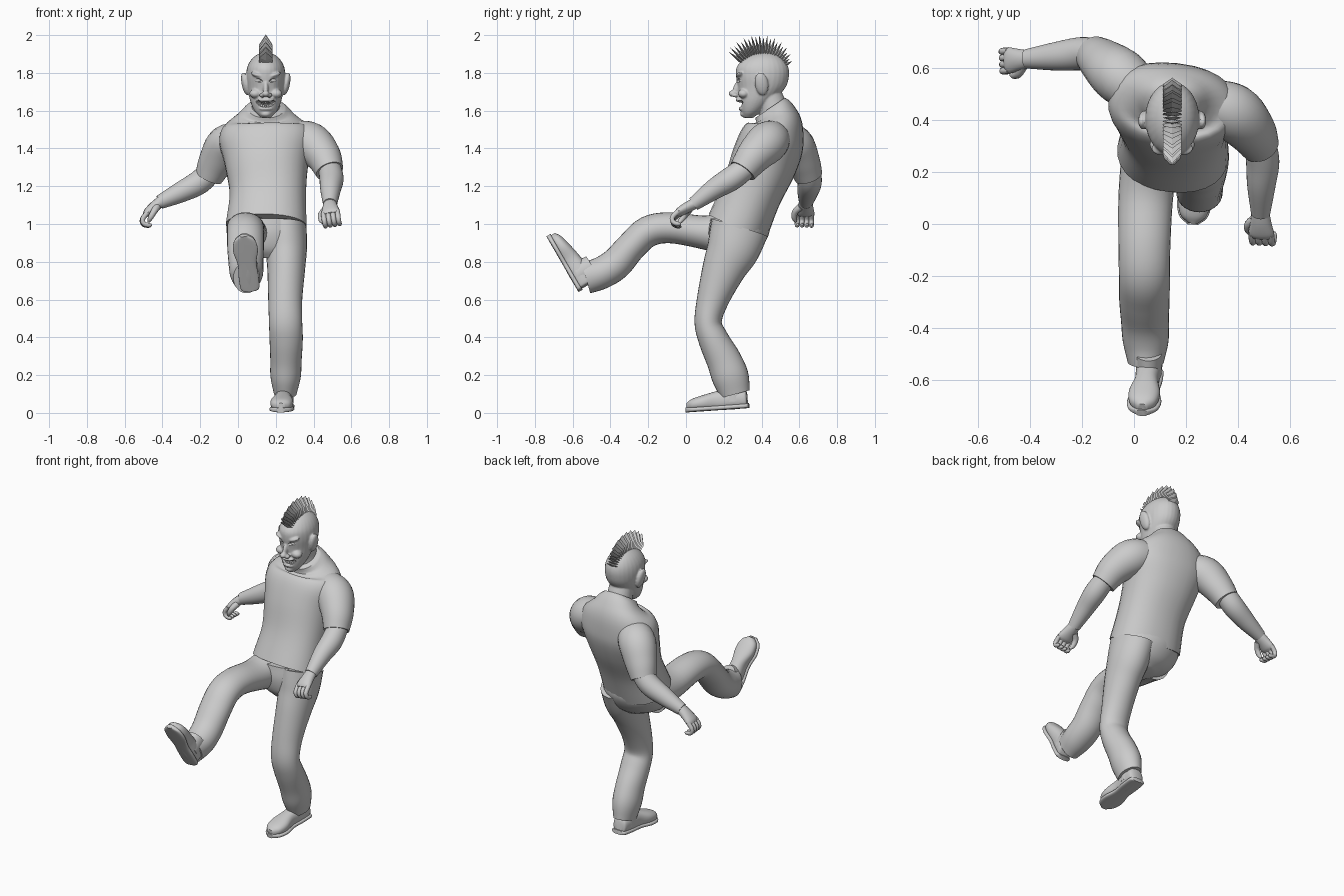
import bpy, bmesh
from math import cos, sin, pi, radians
from mathutils import Vector, Matrix, Euler

cube = bpy.data.objects.get("Cube")
if cube:
    bpy.data.objects.remove(cube)

grey = bpy.data.materials.new("plain grey")
grey.use_nodes = True
grey.diffuse_color = (0.6, 0.6, 0.6, 1)
grey.node_tree.nodes["Principled BSDF"].inputs["Base Color"].default_value = (0.6, 0.6, 0.6, 1)


def finish(name, bm, smooth=True):
    bmesh.ops.recalc_face_normals(bm, faces=bm.faces)
    mesh = bpy.data.meshes.new(name)
    bm.to_mesh(mesh)
    bm.free()
    mesh.materials.append(grey)
    ob = bpy.data.objects.new(name, mesh)
    bpy.context.collection.objects.link(ob)
    if smooth:
        bpy.ops.object.select_all(action='DESELECT')
        ob.select_set(True)
        bpy.context.view_layer.objects.active = ob
        bpy.ops.object.shade_smooth_by_angle(angle=radians(45))
    return ob


def add_loft(bm, rings, side=(1, 0, 0), normal=None, power=1.0, segs=28, steps=5):
    """Skin elliptical rings (x, y, z, half width, half depth) along a smooth path."""
    keys = [Vector(r if len(r) == 5 else (*r, r[3])) for r in rings]
    keys = [keys[0] * 2 - keys[1]] + keys + [keys[-1] * 2 - keys[-2]]
    path = []
    for p, q, r, s in zip(keys, keys[1:], keys[2:], keys[3:]):
        for k in range(steps):
            t = k / steps
            path.append((q * 2 + (r - p) * t + (p * 2 - q * 5 + r * 4 - s) * t * t
                         + (q * 3 - p - r * 3 + s) * t ** 3) * 0.5)
    path.append(keys[-2])
    loops = []
    for i, p in enumerate(path):
        along = path[min(i + 1, len(path) - 1)] - path[max(i - 1, 0)]
        along = Vector(normal) if normal else Vector(along[:3]).normalized()
        u = Vector(side)
        u = (u - along * u.dot(along)).normalized()
        v = along.cross(u)
        loop = []
        for j in range(segs):
            c, s = cos(2 * pi * j / segs), sin(2 * pi * j / segs)
            c, s = [abs(n) ** power * (1 if n > 0 else -1) for n in (c, s)]
            loop.append(bm.verts.new(Vector(p[:3]) + u * c * p[3] + v * s * p[4]))
        loops.append(loop)
    for a, b in zip(loops, loops[1:]):
        for j in range(segs):
            k = (j + 1) % segs
            bm.faces.new((a[j], a[k], b[k], b[j]))
    bm.faces.new(loops[0])
    bm.faces.new(loops[-1])


def loft(name, rings, **kw):
    bm = bmesh.new()
    add_loft(bm, rings, **kw)
    return finish(name, bm)


def add_ball(bm, centre, size, tilt=(0, 0, 0)):
    m = Matrix.LocRotScale(Vector(centre), Euler(tilt), Vector(size))
    bmesh.ops.create_uvsphere(bm, u_segments=20, v_segments=12, radius=1, matrix=m)


# Shirt
loft("shirt_body", [(.15, .275, .99, .215, .165), (.158, .345, 1.16, .203, .16),
                    (.152, .41, 1.32, .222, .175), (.15, .455, 1.44, .25, .17),
                    (.15, .478, 1.52, .225, .14), (.15, .47, 1.575, .15, .115),
                    (.15, .445, 1.615, .095, .095)], side=(1, -.12, 0), power=.9)
loft("right_sleeve", [(.03, .5, 1.45, .09), (-.055, .57, 1.42, .11, .105),
                      (-.115, .62, 1.33, .095, .09), (-.155, .65, 1.25, .075)])
loft("left_sleeve", [(.28, .47, 1.46, .09), (.38, .43, 1.43, .11, .11),
                     (.45, .36, 1.36, .095, .095), (.485, .3, 1.28, .075)])

# Trousers
loft("trouser_seat", [(.15, .285, 1.03, .205, .155), (.15, .28, .95, .208, .16),
                      (.16, .265, .87, .17, .13), (.17, .25, .82, .08, .08)], normal=(0, 0, 1))
loft("left_trouser_leg", [(.25, .285, .98, .113, .155), (.255, .25, .87, .11, .14),
                          (.255, .2, .76, .1, .115), (.25, .142, .6, .09, .085),
                          (.252, .117, .48, .088, .072), (.255, .145, .39, .088, .08),
                          (.254, .2, .28, .083, .092), (.252, .235, .19, .08, .097),
                          (.25, .26, .1, .06, .08)])
loft("right_trouser_leg", [(.06, .25, .95, .11, .13), (.045, .1, .955, .105, .09),
                           (.04, -.08, .98, .1, .082), (.04, -.2, .96, .098, .082),
                           (.04, -.29, .88, .097, .08), (.042, -.37, .79, .092, .085),
                           (.045, -.45, .74, .088, .085), (.045, -.53, .715, .07, .085)])


# Shoes, modelled flat with the toe towards -y and then posed
def shoe(name, matrix):
    bm = bmesh.new()
    outline = [(.165, .035), (.15, .05), (.08, .053), (0, .05), (-.08, .066), (-.14, .055), (-.172, .02)]
    add_loft(bm, [(0, y, .012, w, .013) for y, w in outline], normal=(0, -1, 0), power=.6)
    heights = (.04, .05, .055, .05, .04, .03, .018)
    add_loft(bm, [(0, y * .96, .02 + h * .6, w * .92, h) for (y, w), h in zip(outline, heights)],
             normal=(0, -1, 0), power=.85)
    add_loft(bm, [(0, .085, .04, .05, .07), (0, .085, .13, .05, .06)])
    bm.transform(matrix)
    finish(name, bm)


shoe("left_shoe", Matrix.LocRotScale(Vector((.238, .17, .015)), Euler((radians(4), 0, radians(-4))), None))
shoe("right_shoe", Matrix.LocRotScale(Vector((.048, -.652, .785)), Euler((radians(-60), 0, 0)), None)
     @ Matrix.Rotation(radians(-6), 4, 'Z'))

# Bare forearms
loft("right_forearm", [(-.13, .65, 1.3, .06), (-.2, .655, 1.225, .064),
                       (-.3, .645, 1.17, .055), (-.415, .635, 1.115, .037)], side=(0, 1, 0))
loft("left_forearm", [(.485, .32, 1.3, .06), (.495, .24, 1.24, .064),
                      (.49, .15, 1.185, .055), (.487, .04, 1.105, .037)])


# Hands with curled fingers: local axes are reach, thumb side, palm side
def hand(name, wrist, reach, thumb):
    u = Vector(reach).normalized()
    v = Vector(thumb)
    v = (v - u * v.dot(u)).normalized()
    w = u.cross(v)
    if w.z > 0:
        w = -w

    def rings(points):
        return [(*(Vector(wrist) + u * a + v * b + w * c), *r) for a, b, c, *r in points]
    bm = bmesh.new()
    add_loft(bm, rings([(-.02, 0, 0, .034, .03), (.03, 0, 0, .042, .028), (.075, 0, .003, .05, .023),
                        (.095, 0, .006, .044, .015)]), side=v, segs=16)
    for k in range(4):
        b = -.037 + .025 * k
        add_loft(bm, rings([(.08, b, .003, .014), (.12, b, .015, .0135), (.13, b, .04, .013),
                            (.112, b, .062, .012), (.1, b, .066, .006)]), side=v, segs=10, steps=3)
    add_loft(bm, rings([(.02, .025, .01, .02), (.05, .052, .02, .017), (.085, .056, .035, .014),
                        (.105, .045, .045, .007)]), side=w, segs=10, steps=3)
    finish(name, bm)


hand("right_hand", (-.42, .633, 1.11), (-.78, -.05, -.6), (0, -1, 0))
hand("left_hand", (.487, .03, 1.1), (.03, -.85, -.45), (-1, 0, -.2))

# Head: skull, neck and face lumps fused into one skin
cx = .147
bm = bmesh.new()
add_loft(bm, [(cx, .33, 1.562, .025, .025), (cx, .345, 1.595, .057, .055), (cx, .37, 1.65, .082, .09),
              (cx, .4, 1.72, .097, .125), (cx, .405, 1.78, .104, .14), (cx, .405, 1.83, .098, .137),
              (cx, .41, 1.87, .077, .108), (cx, .415, 1.897, .045, .065), (cx, .42, 1.91, .008, .01)],
         normal=(0, 0, 1))
add_loft(bm, [(cx, .475, 1.55, .085), (cx, .46, 1.62, .075), (cx, .43, 1.7, .07)])
for s in (-1, 1):
    add_ball(bm, (cx + s * .042, .29, 1.787), (.04, .026, .013), (0, s * -.35, 0))
    add_ball(bm, (cx + s * .055, .305, 1.69), (.032, .03, .024))
    add_ball(bm, (cx + s * .02, .26, 1.682), (.014, .018, .012))
    add_ball(bm, (cx + s * .108, .4, 1.742), (.02, .036, .062), (.15, s * .2, 0))
add_ball(bm, (cx, .27, 1.72), (.014, .02, .045), (-.35, 0, 0))
add_ball(bm, (cx, .247, 1.69), (.02, .022, .017))
add_ball(bm, (cx, .312, 1.583), (.03, .026, .018))
add_ball(bm, (cx, .285, 1.657), (.045, .022, .012))
add_ball(bm, (cx, .3, 1.61), (.038, .022, .011))
head = finish("head", bm, False)
remesh = head.modifiers.new("Fuse", 'REMESH')
remesh.mode, remesh.voxel_size, remesh.use_smooth_shade = 'VOXEL', .005, True
soften = head.modifiers.new("Soften", 'SMOOTH')
soften.factor, soften.iterations = .5, 4

# Grinning mouth and eye sockets are cut from the head
bm = bmesh.new()
add_ball(bm, (cx, .27, 1.632), (.044, .05, .015))
for s in (-1, 1):
    add_ball(bm, (cx + s * .036, .268, 1.641), (.022, .05, .011), (0, s * -.5, 0))
    add_ball(bm, (cx + s * .04, .268, 1.76), (.023, .024, .011), (0, s * -.2, 0))
cutter = finish("face_cutter", bm)
cutter.hide_render = True
cutter.hide_viewport = True
cut = head.modifiers.new("Cut", 'BOOLEAN')
cut.object, cut.operation, cut.use_self = cutter, 'DIFFERENCE', True

# Eyes and teeth
bm = bmesh.new()
for s in (-1, 1):
    add_ball(bm, (cx + s * .04, .3, 1.76), (.02, .02, .014))
finish("eyes", bm)
bm = bmesh.new()
for k in range(-3, 4):
    for z in (1.645, 1.622):
        add_ball(bm, (cx + k * .0115, .3 + .0012 * k * k, z + .001 * k * k), (.006, .006, .009))
finish("teeth", bm)

# Mohawk: a fan of pointed blades over the crown
bm = bmesh.new()
blades = 22
for i in range(blades):
    t = i / (blades - 1)
    a = radians(142 - 112 * t)
    out = Vector((0, cos(a), sin(a)))
    base = Vector((cx, .405 + .125 * cos(a), 1.772 + .125 * sin(a)))
    height = .1 - .055 * t ** 3 + (.012 if i % 2 else 0)
    thick = Vector((0, sin(a), -cos(a))) * .009
    tip = bm.verts.new(base + out * height)
    ring = [bm.verts.new(base + out * h + Vector((x, 0, 0)) + thick * d)
            for x, h, d in ((-.035, .0, 0), (0, -.01, 1), (.035, .0, 0), (0, -.01, -1))]
    mid = [bm.verts.new(v.co + out * (height * .5)) for v in ring]
    for j in range(4):
        k = (j + 1) % 4
        bm.faces.new((ring[j], ring[k], mid[k], mid[j]))
        bm.faces.new((mid[j], mid[k], tip))
    bm.faces.new(ring)
finish("mohawk", bm, False)
